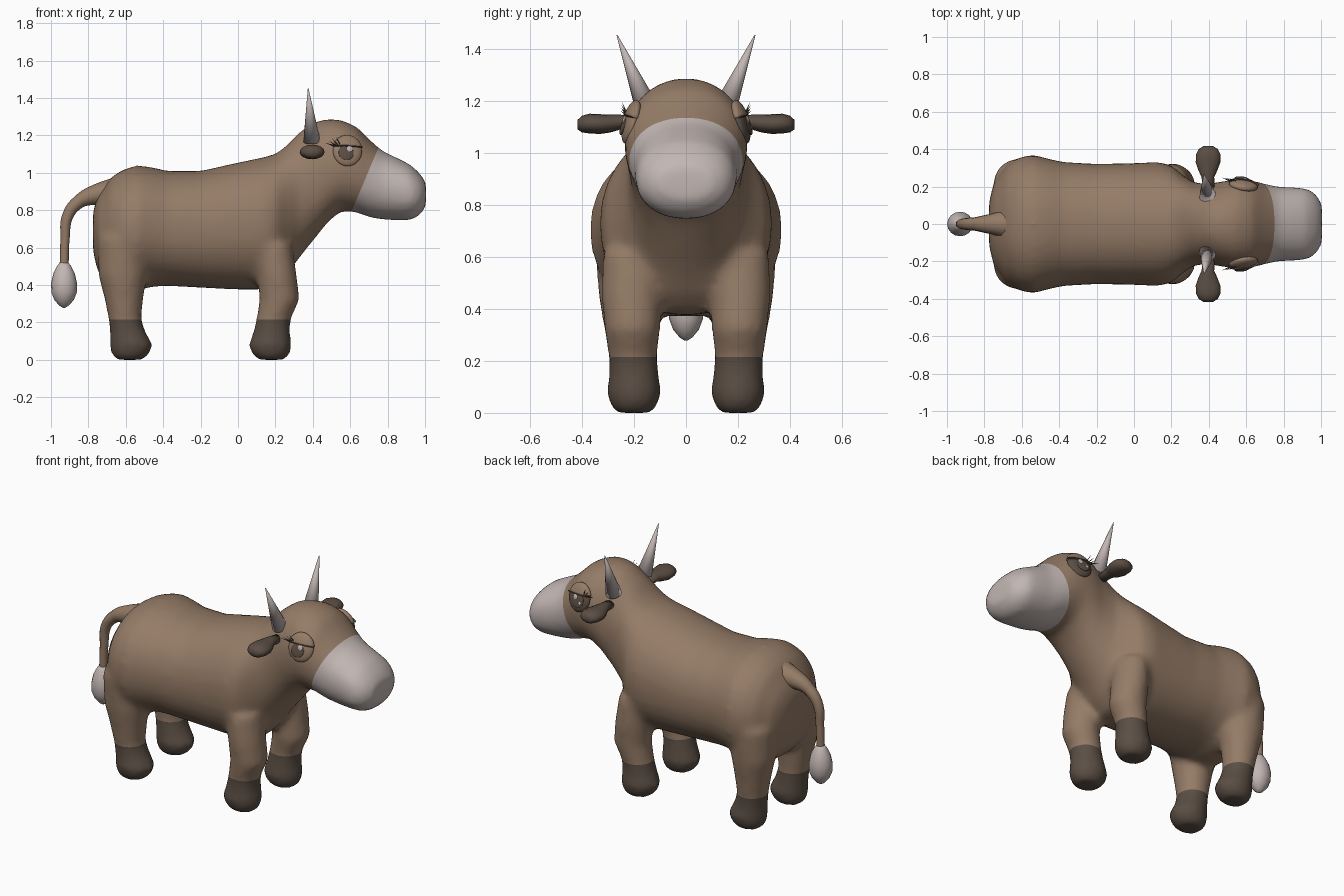
import bpy, bmesh, math
from mathutils import Vector, Matrix

cube = bpy.data.objects.get("Cube")
if cube:
    bpy.data.objects.remove(cube, do_unlink=True)


def material(name, rgb):
    m = bpy.data.materials.new(name)
    m.use_nodes = True
    m.diffuse_color = (*rgb, 1)
    m.node_tree.nodes["Principled BSDF"].inputs["Base Color"].default_value = (*rgb, 1)
    return m


HIDE = material("brown hide", (0.30, 0.20, 0.135))
PALE = material("pale muzzle", (0.54, 0.47, 0.45))
DARK = material("dark hoof", (0.105, 0.077, 0.058))


def finish(bm, name, *mats):
    """Turn a bmesh into a smooth shaded object."""
    bmesh.ops.recalc_face_normals(bm, faces=bm.faces)
    for f in bm.faces:
        f.smooth = True
    me = bpy.data.meshes.new(name)
    bm.to_mesh(me)
    bm.free()
    ob = bpy.data.objects.new(name, me)
    bpy.context.collection.objects.link(ob)
    for m in mats:
        me.materials.append(m)
    return ob


def loft(bm, axis, stations, n=24, power=2.0):
    """Skin rounded rings (position, centre u, centre v, radius u, radius v) along an axis."""
    rings = []
    for pos, cu, cv, ru, rv in stations:
        ring = []
        for i in range(n):
            a = 2 * math.pi * i / n
            c, s = math.cos(a), math.sin(a)
            co = [cu + ru * math.copysign(abs(c) ** (2 / power), c),
                  cv + rv * math.copysign(abs(s) ** (2 / power), s)]
            co.insert(axis, pos)
            ring.append(bm.verts.new(co))
        rings.append(ring)
    for a, b in zip(rings, rings[1:]):
        for i in range(n):
            j = (i + 1) % n
            bm.faces.new((a[i], a[j], b[j], b[i]))
    bm.faces.new(rings[0])
    bm.faces.new(rings[-1])


def bake(ob):
    """Apply all modifiers (or a curve bevel) and return the result as a bmesh."""
    bpy.context.view_layer.update()
    deps = bpy.context.evaluated_depsgraph_get()
    me = bpy.data.meshes.new_from_object(ob.evaluated_get(deps))
    bm = bmesh.new()
    bm.from_mesh(me)
    bpy.data.objects.remove(ob, do_unlink=True)
    bpy.data.meshes.remove(me)
    return bm


# Trunk, neck and head: x, underside, top, half width
trunk = [(-.775, .58, .80, .12), (-.75, .47, .87, .22), (-.68, .39, .975, .315),
         (-.62, .37, 1.015, .355), (-.54, .37, 1.04, .372), (-.46, .39, 1.03, .35),
         (-.38, .395, 1.01, .332), (-.2, .385, 1.01, .322), (0, .375, 1.055, .326),
         (.13, .375, 1.082, .332), (.2, .39, 1.10, .315), (.26, .45, 1.145, .262),
         (.32, .535, 1.21, .222), (.4, .635, 1.27, .215), (.48, .735, 1.288, .23),
         (.55, .795, 1.283, .238), (.63, .79, 1.25, .234), (.7, .762, 1.18, .215),
         (.77, .75, 1.118, .2), (.85, .745, 1.08, .197), (.92, .745, 1.045, .192),
         (.97, .77, 1.0, .165), (1.005, .82, .95, .11)]
body = bmesh.new()
loft(body, 0, [(x, 0, (b + t) / 2, w, (t - b) / 2) for x, b, t, w in trunk], 32, 2.15)

# Legs: z, centre x, centre y, radius x, radius y
front_leg = [(.0, .18, .2, .075, .07), (.035, .175, .2, .105, .095), (.08, .172, .2, .115, .105),
             (.15, .18, .2, .098, .096), (.22, .19, .204, .092, .094), (.32, .222, .206, .108, .108),
             (.45, .21, .21, .105, .115), (.62, .19, .2, .1, .12)]
hind_leg = [(.0, -.58, .2, .075, .07), (.035, -.575, .2, .105, .095), (.08, -.57, .2, .115, .105),
            (.15, -.59, .2, .095, .096), (.22, -.605, .204, .088, .094), (.33, -.61, .208, .105, .108),
            (.45, -.617, .215, .13, .122), (.65, -.62, .22, .13, .13)]
for leg in (front_leg, hind_leg):
    for side in (1, -1):
        loft(body, 2, [(z, x, side * y, rx, ry) for z, x, y, rx, ry in leg])

# Fuse into one soft skin
skin = finish(body, "skin")
remesh = skin.modifiers.new("fuse", 'REMESH')
remesh.mode, remesh.voxel_size = 'VOXEL', .02
soften = skin.modifiers.new("soften", 'SMOOTH')
soften.factor, soften.iterations = .5, 10
body = bake(skin)

# Cut clean colour borders for the muzzle and hooves
muzzle_point, muzzle_dir = Vector((.745, 0, 1.12)), Vector((.32, 0, -.135)).normalized()
hoof_top = .215
for co, no in ((muzzle_point, muzzle_dir), (Vector((0, 0, hoof_top)), Vector((0, 0, 1)))):
    bmesh.ops.bisect_plane(body, geom=body.verts[:] + body.edges[:] + body.faces[:],
                           plane_co=co, plane_no=no, dist=.0005)
for f in body.faces:
    c = f.calc_center_median()
    if c.z < hoof_top:
        f.material_index = 2
    elif c.x > .5 and (c - muzzle_point).dot(muzzle_dir) > 0:
        f.material_index = 1
    else:
        f.material_index = 0
finish(body, "body", HIDE, PALE, DARK)

# Tail and its tuft
curve = bpy.data.curves.new("tail_path", 'CURVE')
curve.dimensions, curve.bevel_depth, curve.bevel_resolution = '3D', 1, 4
curve.use_fill_caps = True
path = [(-.66, .89, .085), (-.76, .882, .055), (-.85, .845, .036), (-.91, .77, .03),
        (-.925, .64, .024), (-.93, .48, .024)]
spline = curve.splines.new('BEZIER')
spline.bezier_points.add(len(path) - 1)
for p, (x, z, r) in zip(spline.bezier_points, path):
    p.co, p.radius = (x, 0, z), r
    p.handle_left_type = p.handle_right_type = 'AUTO'
tail = bpy.data.objects.new("tail_path", curve)
bpy.context.collection.objects.link(tail)
finish(bake(tail), "tail", HIDE)

bm = bmesh.new()
loft(bm, 2, [(z, -.93, 0, r, r * .95) for z, r in
             ((.525, .02), (.5, .038), (.46, .058), (.41, .069), (.36, .068), (.32, .052),
              (.29, .026), (.278, .006))], 16)
finish(bm, "tail_tuft", PALE)


def ellipsoid(name, mat, centre, radii, turn=Matrix(), keep_above=None):
    """Stretched ball, optionally keeping only the part above a local height."""
    bm = bmesh.new()
    bmesh.ops.create_uvsphere(bm, u_segments=28, v_segments=16, radius=1)
    bmesh.ops.scale(bm, vec=radii, verts=bm.verts)
    if keep_above is not None:
        cut = bmesh.ops.bisect_plane(bm, geom=bm.verts[:] + bm.edges[:] + bm.faces[:],
                                     plane_co=(0, 0, keep_above), plane_no=(0, 0, 1), clear_inner=True)
        bmesh.ops.contextual_create(bm, geom=[e for e in cut["geom_cut"] if isinstance(e, bmesh.types.BMEdge)])
    bmesh.ops.transform(bm, matrix=Matrix.Translation(centre) @ turn, verts=bm.verts)
    return finish(bm, name, mat)


def spike(name, mat, base, tip, radius, n=16):
    """Pointed cone between two points."""
    base, tip = Vector(base), Vector(tip)
    d = tip - base
    bm = bmesh.new()
    bmesh.ops.create_cone(bm, cap_ends=True, segments=n, radius1=radius, radius2=radius * .04, depth=d.length)
    turn = d.to_track_quat('Z', 'Y').to_matrix().to_4x4()
    bmesh.ops.transform(bm, matrix=Matrix.Translation((base + tip) / 2) @ turn, verts=bm.verts)
    return finish(bm, name, mat)


# Ear: y, centre x, centre z, radius x, radius z
ear = [(.18, .4, 1.11, .03, .025), (.25, .395, 1.118, .034, .028), (.29, .395, 1.112, .052, .034),
       (.33, .396, 1.11, .066, .038), (.37, .397, 1.112, .066, .038), (.4, .397, 1.11, .052, .032),
       (.417, .397, 1.108, .025, .018)]
for side, label in ((1, "left"), (-1, "right")):
    bm = bmesh.new()
    loft(bm, 1, [(side * y, x, z, rx, rz) for y, x, z, rx, rz in ear], 16)
    finish(bm, label + "_ear", DARK)
    spike(label + "_horn", PALE, (.395, side * .15, 1.17), (.375, side * .265, 1.452), .046)
    ellipsoid(label + "_nostril", PALE, (.985, side * .047, .86), (.016, .018, .014))

    # Eye, leaning with the side of the head
    turn = Matrix.Rotation(side * math.radians(16), 4, 'X') @ Matrix.Rotation(side * math.radians(-8), 4, 'Z')
    eye = Vector((.585, side * .212, 1.115))
    place = Matrix.Translation(eye) @ turn
    ellipsoid(label + "_eye", DARK if side > 0 else HIDE, eye, (.078, .027, .083), turn)
    ellipsoid(label + "_eyelid", HIDE, eye, (.082, .033, .09), turn, .022)
    ellipsoid(label + "_lash_line", DARK, place @ Vector((0, side * .014, .022)), (.083, .022, .004), turn)
    ellipsoid(label + "_iris", DARK, place @ Vector((-.01, side * .024, -.015)), (.041, .008, .042), turn)
    ellipsoid(label + "_eye_glint", PALE, place @ Vector((.008, side * .03, .005)), (.016, .005, .017), turn)
    if side > 0:
        ellipsoid("left_small_glint", PALE, place @ Vector((-.03, .028, -.025)), (.01, .005, .01), turn)
    for i in range(4):
        root = place @ Vector((-.075 + i * .012, side * .016, .024))
        spike(f"{label}_lash_{i + 1}", DARK, root,
              root + Vector((-.05 + i * .008, side * .02, .015 + i * .012)), .004, 6)
